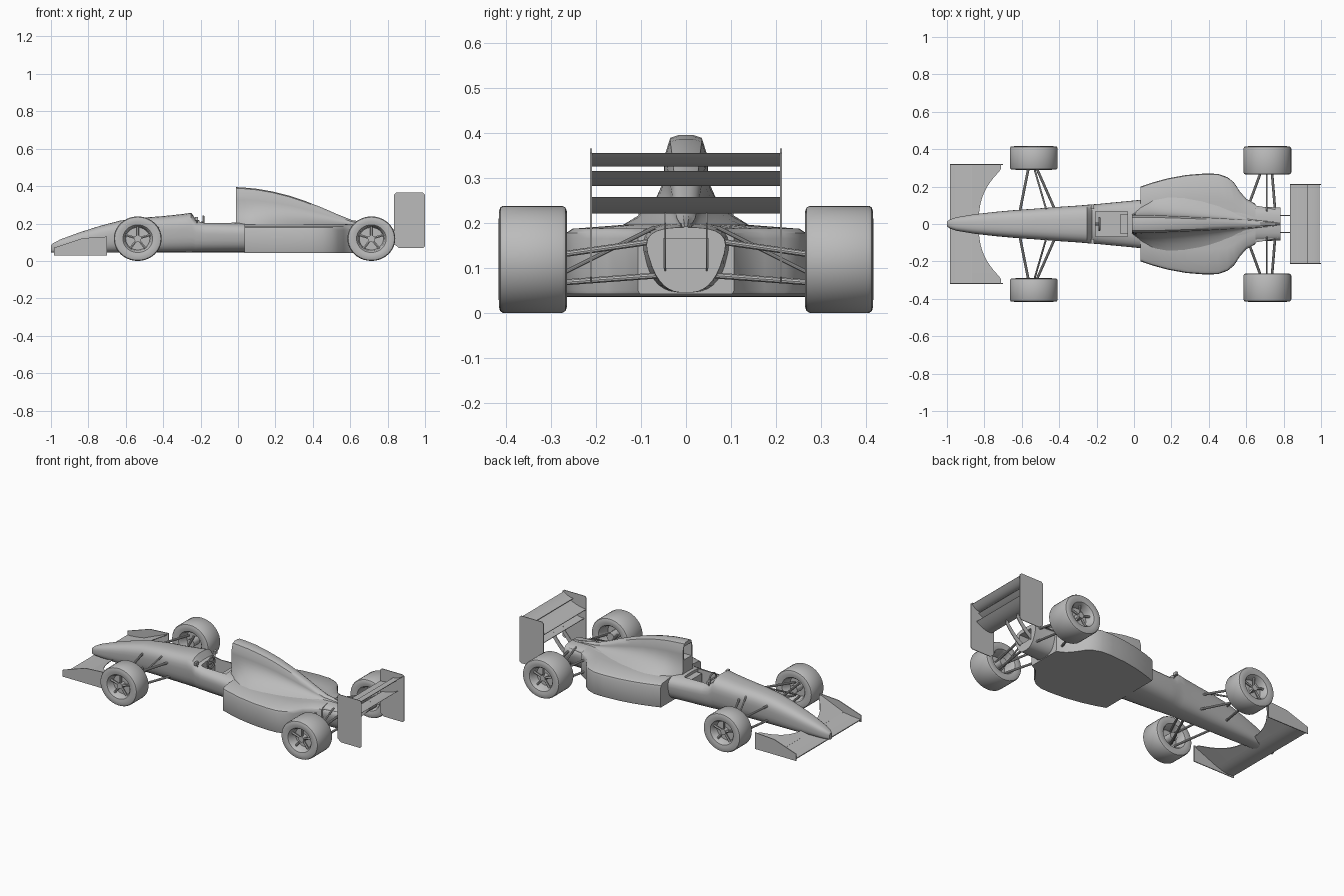
import bpy, bmesh, math
from mathutils import Vector

cube = bpy.data.objects.get("Cube")
if cube:
    bpy.data.objects.remove(cube, do_unlink=True)

grey = bpy.data.materials.new("plain grey")
grey.use_nodes = True
grey.diffuse_color = (0.5, 0.5, 0.5, 1)
grey.node_tree.nodes["Principled BSDF"].inputs["Base Color"].default_value = (0.5, 0.5, 0.5, 1)


def smooth(ob, angle=35):
    bpy.ops.object.select_all(action="DESELECT")
    ob.select_set(True)
    bpy.context.view_layer.objects.active = ob
    bpy.ops.object.shade_smooth_by_angle(angle=math.radians(angle))


def skin(name, rings, capped=True, loop=False, shade=True):
    """Join equal rings of points into a closed-section surface."""
    bm = bmesh.new()
    rows = [[bm.verts.new(p) for p in ring] for ring in rings]
    n = len(rows[0])
    pairs = list(zip(rows, rows[1:])) + ([(rows[-1], rows[0])] if loop else [])
    for a, b in pairs:
        for i in range(n):
            j = (i + 1) % n
            bm.faces.new((a[i], a[j], b[j], b[i]))
    if capped:
        bm.faces.new(rows[0])
        bm.faces.new(rows[-1])
    bmesh.ops.recalc_face_normals(bm, faces=bm.faces)
    me = bpy.data.meshes.new(name)
    bm.to_mesh(me)
    bm.free()
    me.materials.append(grey)
    ob = bpy.data.objects.new(name, me)
    bpy.context.collection.objects.link(ob)
    if shade:
        smooth(ob)
    return ob


def extrude_y(name, outline, y0, y1):
    return skin(name, [[(x, y, z) for x, z in outline] for y in (y0, y1)])


def box(name, x, y, z):
    return extrude_y(name, [(x[0], z[0]), (x[1], z[0]), (x[1], z[1]), (x[0], z[1])], *y)


def bar(name, a, b, r=0.007, sides=10):
    a, b = Vector(a), Vector(b)
    q = (b - a).to_track_quat("Z", "Y")
    ring = [q @ Vector((r * math.cos(t), r * math.sin(t), 0))
            for t in (math.tau * i / sides for i in range(sides))]
    return skin(name, [[p + v for v in ring] for p in (a, b)])


def cut(ob, cutter):
    cutter.hide_render = True
    mod = ob.modifiers.new("opening", "BOOLEAN")
    mod.object = cutter
    mod.solver = "EXACT"
    bpy.ops.object.select_all(action="DESELECT")
    bpy.context.view_layer.objects.active = ob
    ob.select_set(True)
    bpy.ops.object.modifier_apply(modifier="opening")
    bpy.data.objects.remove(cutter, do_unlink=True)


# Fuselage: rounded sections of x, half width, top height, lower taper
def tub_ring(x, w, top, taper, low=0.045, n=28):
    ring = []
    for i in range(n):
        t = math.tau * (i + 0.5) / n
        c, s = math.cos(t), math.sin(t)
        v = 0.5 + 0.5 * math.copysign(abs(s) ** 0.7, s)
        y = w * math.copysign(abs(c) ** 0.7, c) * (taper + (1 - taper) * v)
        ring.append((x, y, low + (top - low) * v))
    return ring


tub = [(-1, .012, .085, 1), (-.985, .024, .097, 1), (-.95, .036, .115, 1), (-.85, .054, .152, .95),
       (-.74, .068, .187, .9), (-.63, .08, .216, .85), (-.52, .09, .231, .8), (-.4, .1, .24, .8),
       (-.29, .108, .252, .8), (-.25, .112, .258, .8), (-.225, .114, .222, .8), (-.18, .118, .21, .8),
       (.03, .14, .205, .8), (.3, .14, .2, .8), (.56, .125, .2, .75), (.66, .107, .197, .65), (.783, .104, .19, .55)]
fuselage = skin("fuselage", [tub_ring(*s) for s in tub], shade=False)
cut(fuselage, box("cockpit_cutter", (-.205, -.035), (-.068, .068), (.09, .4)))
cut(fuselage, box("tail_cutter", (.72, .85), (-.05, .05), (.1, .165)))
smooth(fuselage)
box("seat", (-.075, -.036), (-.05, .05), (.085, .19))

# Side pods: one boxy loft through the body
pods = [(.035, .2), (.1, .222), (.18, .244), (.28, .262), (.38, .27), (.45, .268), (.5, .25),
        (.535, .222), (.565, .175), (.6, .135), (.65, .107)]
rings = []
for x, w in pods:
    half = [(w - .004, .042), (w, .05), (w, .165), (w - .004, .178), (w - .018, .187), (w * .5, .196)]
    rings.append([(x, y, z) for y, z in half] + [(x, -y, z) for y, z in reversed(half)])
skin("side_pods", rings)

# Engine cover: tall spine flaring concavely to the pods
cover = [(-.012, .395, .046, .052), (.035, .392, .048, .1), (.1, .386, .047, .15), (.18, .372, .044, .175),
         (.27, .35, .04, .18), (.36, .32, .036, .17), (.45, .285, .031, .15), (.53, .25, .026, .125),
         (.61, .218, .02, .105), (.7, .205, .014, .09), (.783, .192, .01, .07)]
rings = []
for x, top, t, b in cover:
    half = []
    for i in range(9):
        s = i / 8
        half.append((t + (b - t) * (1 - s) ** 2.6, .178 + (top - .045 * (top - .178) / .217 - .178) * s))
    half += [(t * .75, top - .006), (t * .35, top)]
    rings.append([(x, y, z) for y, z in half] + [(x, -y, z) for y, z in reversed(half)])
air_cover = skin("engine_cover", rings, shade=False)
cut(air_cover, box("intake_cutter", (-.1, .05), (-.036, .036), (.29, .372)))
smooth(air_cover)


# Wheels: lathed tyre and rim with spokes and hub
def wheel(name, cx, cy, half, side):
    def at(r, y, t):
        return (cx + 1.075 * r * math.cos(t), cy + side * y, .119 + r * math.sin(t))
    h = half
    profile = [(.004, .25 * h), (.06, .25 * h), (.066, .8 * h), (.074, .95 * h), (.09, h), (.107, .99 * h),
               (.115, .95 * h), (.119, .85 * h), (.119, -.85 * h), (.115, -.95 * h), (.107, -.99 * h),
               (.09, -h), (.074, -.95 * h), (.066, -.8 * h), (.06, 0), (.004, 0)]
    skin(name, [[at(r, y, math.tau * i / 40) for r, y in profile] for i in range(40)], False, True)
    for k in range(5):
        t = math.tau * k / 5 + math.pi / 2
        bar(name + "_spoke", at(.01, .6 * h, t), at(.066, .6 * h, t), .007, 6)
    bar(name + "_hub", (cx, cy + side * .1 * h, .119), (cx, cy + side * .75 * h, .119), .018, 16)
    bar(name + "_axle", (cx, cy, .119), (cx, cy - side * .9 * h, .119), .025, 16)


for side, label in ((1, "left"), (-1, "right")):
    wheel(label + "_front_wheel", -.536, side * .353, .063, side)
    wheel(label + "_rear_wheel", .713, side * .34, .076, side)

    # Suspension wishbones and push rods
    for level, zo, zi in (("upper", .155, .175), ("lower", .075, .085)):
        for xo, xi in ((-.56, -.61), (-.53, -.42)):
            bar(f"{label}_front_{level}_arm", (xo, side * .32, zo), (xi, side * .07, zi))
    for level, zo, zi in (("upper", .125, .16), ("lower", .065, .083)):
        for xo, xi in ((.69, .6), (.735, .755)):
            bar(f"{label}_rear_{level}_arm", (xo, side * .31, zo), (xi, side * .065, zi))
    bar(label + "_front_push_rod", (-.54, side * .32, .08), (-.47, side * .08, .2), .005)
    bar(label + "_rear_push_rod", (.71, side * .31, .07), (.71, side * .07, .19), .005)

    # Wing end plates
    extrude_y(label + "_front_end_plate", [(-.985, .028), (-.7, .028), (-.7, .13), (-.83, .122), (-.985, .07)],
              side * .316, side * .321)
    extrude_y(label + "_rear_end_plate", [(.835, .09), (.86, .07), (.99, .07), (1, .08), (1, .355), (.99, .365),
                                          (.845, .365), (.835, .355)], side * .209, side * .213)

    # Curved wing supports behind the gearbox
    upper = [(.7 + .18 * i / 8, .1 + .13 * (i / 8) ** 2) for i in range(9)]
    lower = [(x + .008, z - .03) for x, z in reversed(upper)]
    extrude_y(label + "_wing_support", upper + lower, side * .044, side * .048)

    # Mirrors
    bar(label + "_mirror_stalk", (-.22, side * .08, .19), (-.22, side * .092, .222), .003, 6)
    box(label + "_mirror", (-.23, -.215), (side * .08, side * .105), (.217, .236))


# Curved wing blades
def blade(name, x0, x1, z0, z1, span, thick=.007):
    top = []
    for i in range(9):
        s = i / 8
        top.append((x0 + (x1 - x0) * s, z0 + (z1 - z0) * s ** 1.8))
    under = [(x, z - thick * math.sin(math.pi * (.15 + .8 * i / 8))) for i, (x, z) in enumerate(top)]
    extrude_y(name, top + under[::-1], -span, span)


blade("rear_wing_lower_blade", .85, .96, .225, .257, .211)
blade("rear_wing_main_blade", .835, .945, .286, .315, .211)
blade("rear_wing_flap", .925, .992, .33, .355, .211)
blade("front_wing_main_blade", -.985, -.865, .045, .058, .319, .012)

# Front flap with an arched trailing edge
rings = []
for i in range(33):
    y = -.318 + .636 * i / 32
    back = -.83 + .12 * min(1, abs(y) / .29) ** 2.6
    rise = .058 + .42 * (back + .865)
    rings.append([(-.867, y, .058), (back, y, rise), (back, y, rise - .004), (-.867, y, .052)])
skin("front_wing_flap", rings)

# Steering wheel
rings = []
for i in range(20):
    t = math.tau * i / 20
    rings.append([(-.185 + .005 * math.sin(p), (.034 + .005 * math.cos(p)) * math.cos(t),
                   .205 + (.034 + .005 * math.cos(p)) * math.sin(t)) for p in (math.tau * k / 8 for k in range(8))])
skin("steering_wheel", rings, False, True)
bar("steering_column", (-.225, 0, .195), (-.184, 0, .205), .008)
bar("steering_spoke", (-.185, -.033, .205), (-.185, .033, .205), .005, 6)
